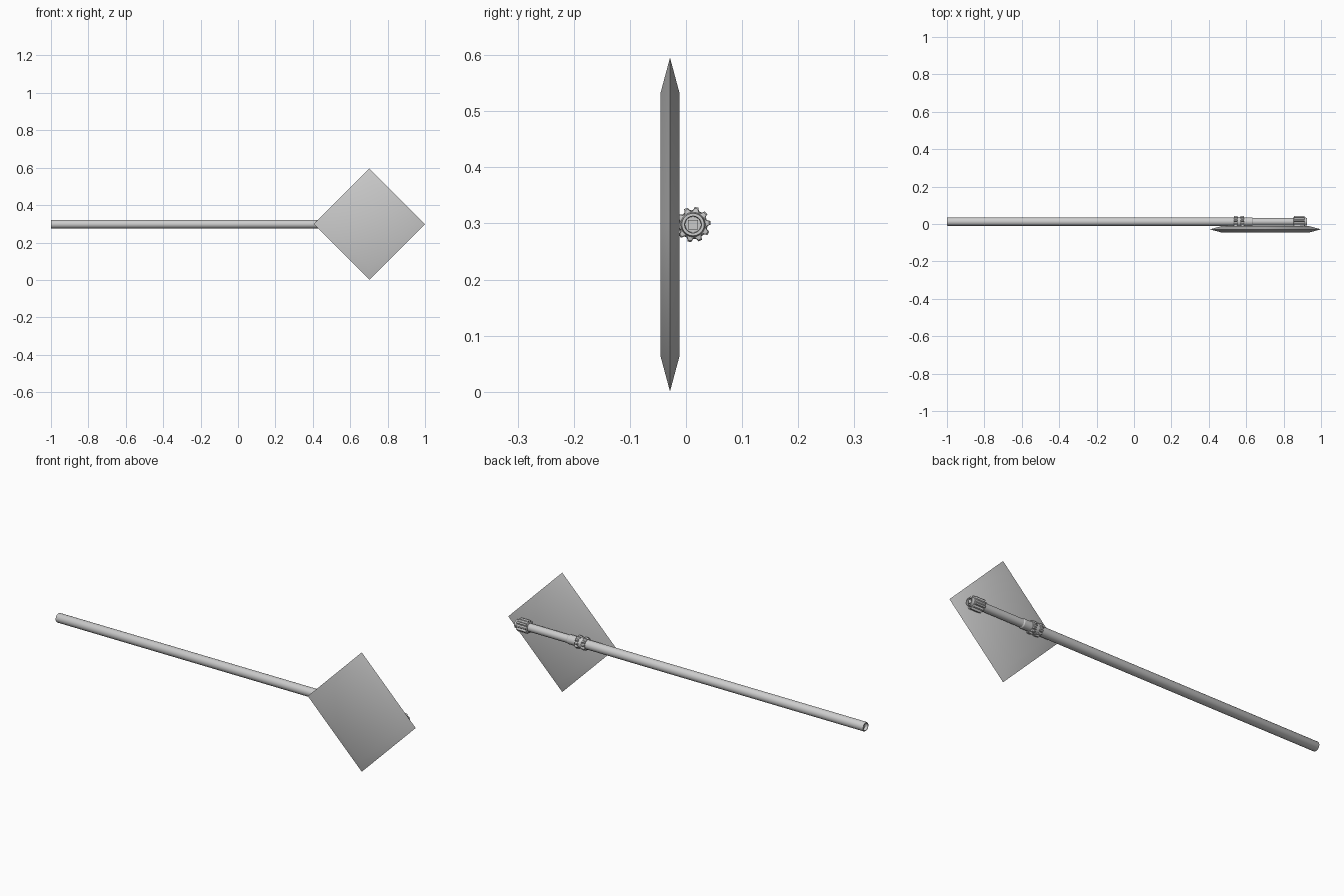
import bpy, bmesh, math

if "Cube" in bpy.data.objects:
    bpy.data.objects.remove(bpy.data.objects["Cube"])

AY, AZ = 0.0125, 0.298      # axis of the pole
PX, PY = 0.7025, -0.0285    # centre of the blade


def finish(name, bm, angle=30):
    bmesh.ops.recalc_face_normals(bm, faces=bm.faces)
    mesh = bpy.data.meshes.new(name)
    bm.to_mesh(mesh)
    bm.free()
    ob = bpy.data.objects.new(name, mesh)
    bpy.context.collection.objects.link(ob)
    bpy.ops.object.select_all(action='DESELECT')
    ob.select_set(True)
    bpy.context.view_layer.objects.active = ob
    bpy.ops.object.shade_smooth_by_angle(angle=math.radians(angle))
    return ob


def loft(name, profile, sides=32, teeth=0):
    """Turn (x, radius, groove depth) around the pole axis, with optional flutes."""
    bm = bmesh.new()
    n = teeth * 6 if teeth else sides
    cut = (0, 0, 0, 0.8, 1, 0.8)   # one tooth and one rounded groove
    rings = []
    for x, r, depth in profile:
        ring = []
        for i in range(n):
            a = 2 * math.pi * i / n
            rr = r - (depth * cut[i % 6] if teeth else 0)
            ring.append(bm.verts.new((x, AY + rr * math.cos(a), AZ + rr * math.sin(a))))
        rings.append(ring)
    for p, q in zip(rings, rings[1:]):
        for i in range(n):
            j = (i + 1) % n
            bm.faces.new((p[i], p[j], q[j], q[i]))
    bm.faces.new(rings[0])
    bm.faces.new(rings[-1])
    return finish(name, bm)


# Diamond blade with a shallow bevel meeting at a mid-thickness edge
bm = bmesh.new()
rings = []
for y, d in ((-0.0165, 0.236), (0, 0.2975), (0.0165, 0.236)):
    rings.append([bm.verts.new((PX + d * cx, PY + y, AZ + d * cz))
                  for cx, cz in ((1, 0), (0, 1), (-1, 0), (0, -1))])
for p, q in zip(rings, rings[1:]):
    for i in range(4):
        j = (i + 1) % 4
        bm.faces.new((p[i], p[j], q[j], q[i]))
bm.faces.new(rings[0])
bm.faces.new(rings[-1])
finish("blade", bm)

# Long handle with a recessed butt end
loft("handle", [(-0.985, 0.017, 0), (-1.0, 0.018, 0), (-1.0, 0.021, 0),
                (-0.997, 0.0225, 0), (0.55, 0.0225, 0)])

# Thinner front shaft and a stepped sleeve behind the collar
loft("front_shaft", [(0.54, 0.0195, 0), (0.87, 0.0195, 0)])
loft("sleeve", [(0.55, 0.0225, 0), (0.632, 0.0225, 0), (0.637, 0.0195, 0)])

# Notched collar rings with a band between them
for k, x in enumerate((0.534, 0.569)):
    loft(f"collar_ring_{k + 1}", [(x, 0.028, 0.004), (x + 0.002, 0.031, 0.007),
                                 (x + 0.018, 0.031, 0.007), (x + 0.02, 0.028, 0.004)], teeth=10)
loft("collar_band", [(0.55, 0.026, 0), (0.575, 0.026, 0)])

# Fluted end cap, hollow at the mouth
loft("end_cap", [(0.853, 0.020, 0), (0.856, 0.0315, 0.007), (0.908, 0.0315, 0.007),
                 (0.911, 0.029, 0.006), (0.912, 0.022, 0), (0.925, 0.020, 0),
                 (0.925, 0.015, 0), (0.905, 0.014, 0)], teeth=10)

# Square peg inside the cap
bm = bmesh.new()
bmesh.ops.create_cube(bm, size=1)
for v in bm.verts:
    v.co = (0.91 + v.co.x * 0.026, AY + v.co.y * 0.017, AZ + v.co.z * 0.017)
finish("square_peg", bm)
